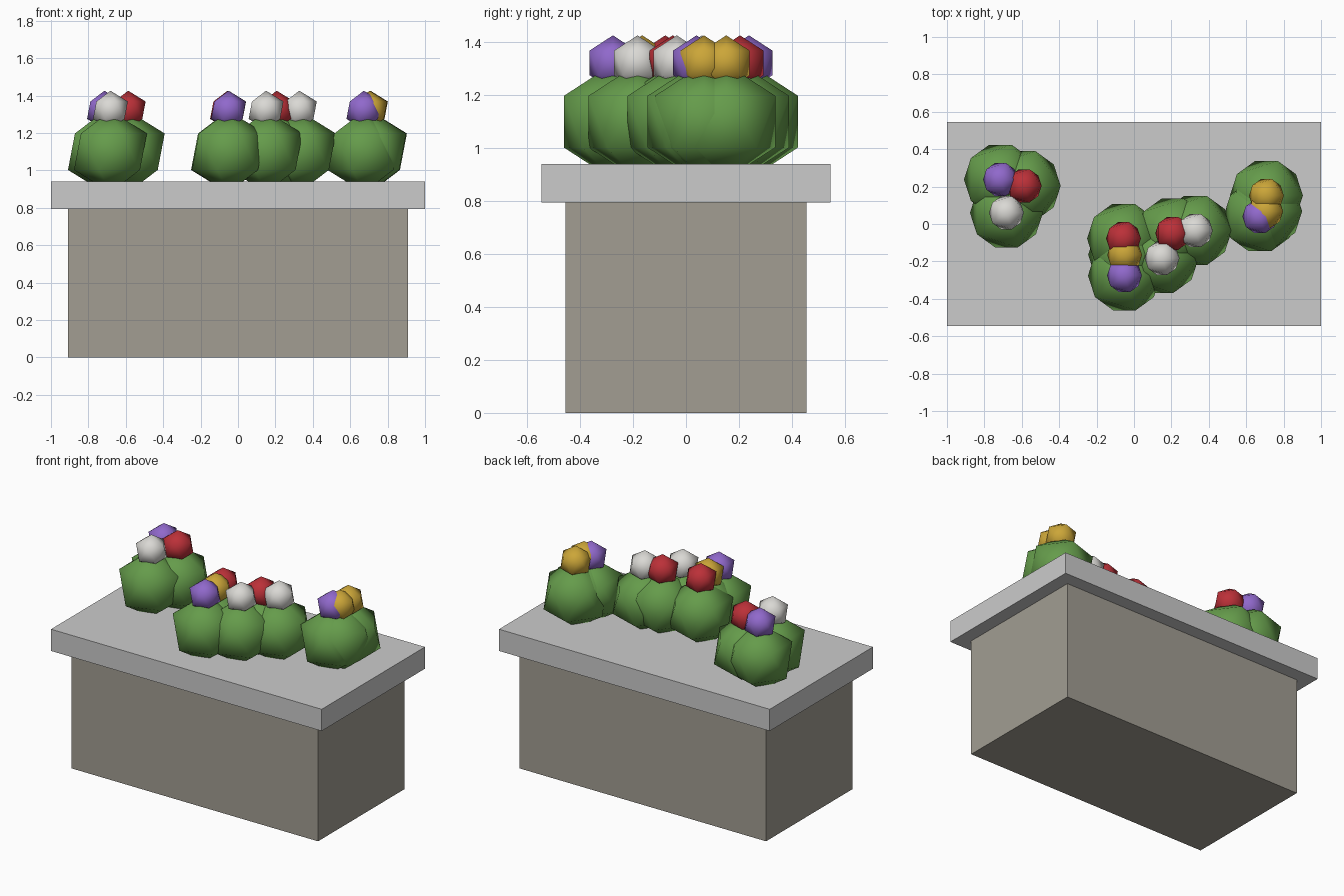
import bpy

if "Cube" in bpy.data.objects:
    bpy.data.objects.remove(bpy.data.objects["Cube"])


def material(name, color):
    m = bpy.data.materials.new(name)
    m.diffuse_color = (*color, 1)
    m.use_nodes = True
    m.node_tree.nodes["Principled BSDF"].inputs["Base Color"].default_value = m.diffuse_color
    return m


GREEN = material("leaf_green", (0.13, 0.33, 0.07))
STONE = material("warm_stone", (0.36, 0.34, 0.29))
COLORS = {
    "purple": material("purple", (0.28, 0.14, 0.60)),
    "red": material("red", (0.50, 0.03, 0.04)),
    "white": material("white", (0.70, 0.69, 0.66)),
    "yellow": material("yellow", (0.60, 0.38, 0.04)),
}


def box(name, sx, sy, z0, z1, mat=None):
    bpy.ops.mesh.primitive_cube_add(size=1, location=(0, 0, (z0 + z1) / 2))
    ob = bpy.context.object
    ob.name = name
    ob.scale = (sx, sy, z1 - z0)
    bpy.ops.object.transform_apply(location=False, rotation=False, scale=True)
    if mat:
        ob.data.materials.append(mat)


def ball(name, r, loc, mat):
    bpy.ops.mesh.primitive_ico_sphere_add(subdivisions=1, radius=r, location=loc)
    ob = bpy.context.object
    ob.name = name
    ob.data.materials.append(mat)
    bpy.ops.object.shade_smooth()


# Planter body and overhanging top slab
box("planter_body", 1.82, 0.91, 0, 0.795, STONE)
box("top_slab", 2.0, 1.09, 0.795, 0.94)

# Each plant is a bush with one blossom on top
PLANTS = [
    ("purple", -0.714, 0.238), ("red", -0.587, 0.204), ("white", -0.682, 0.06),
    ("red", -0.056, -0.078), ("yellow", -0.05, -0.165), ("purple", -0.051, -0.276),
    ("white", 0.15, -0.183), ("red", 0.207, -0.05), ("white", 0.328, -0.035),
    ("yellow", 0.708, 0.152), ("yellow", 0.704, 0.068), ("purple", 0.673, 0.04),
]
for i, (color, x, y) in enumerate(PLANTS, 1):
    ball(f"bush_{i}", 0.218, (x, y, 1.10), GREEN)
    ball(f"{color}_blossom_{i}", 0.104, (x, y, 1.322), COLORS[color])
